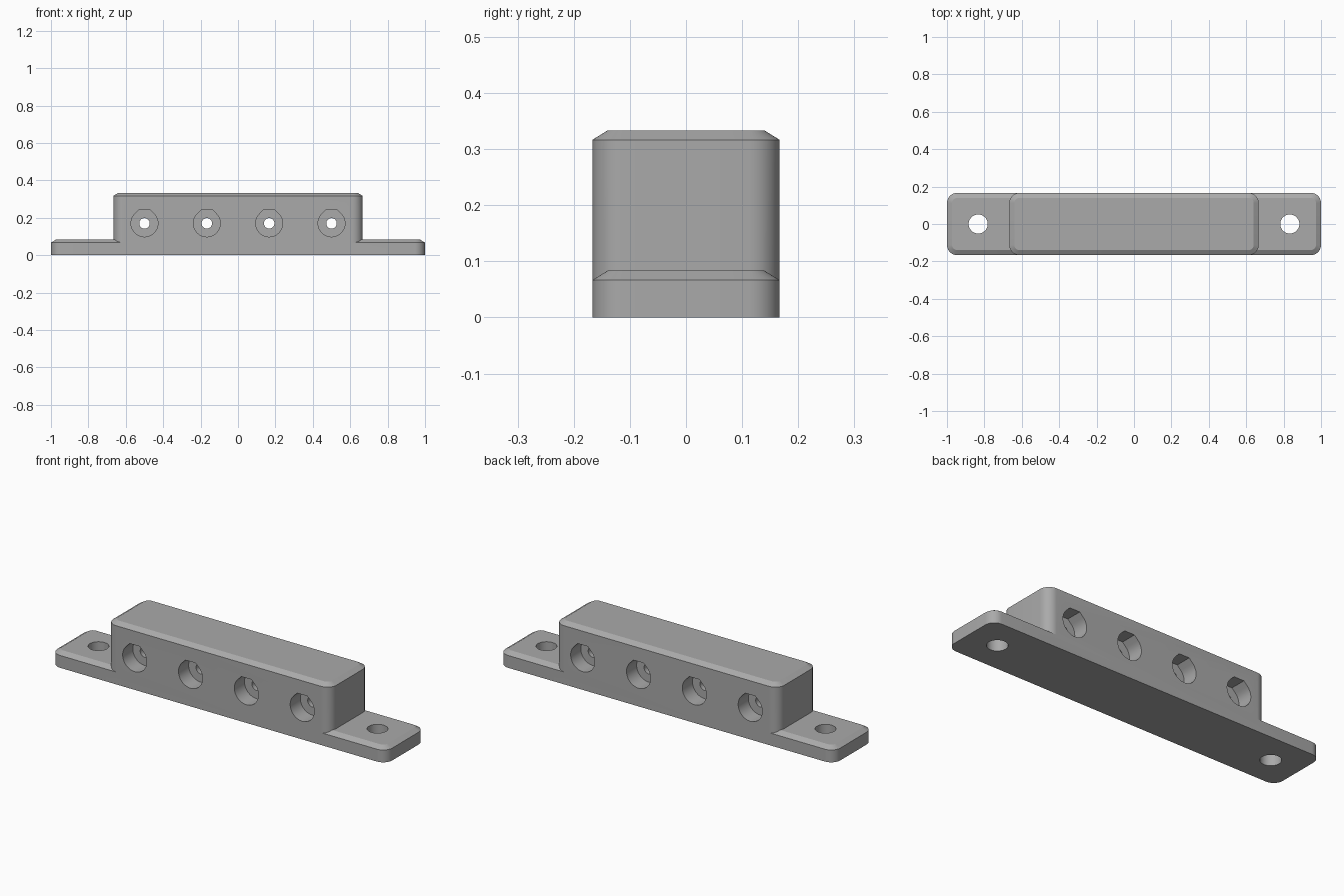
import bpy, bmesh, math
from mathutils import Matrix

cube = bpy.data.objects.get("Cube")
if cube:
    bpy.data.objects.remove(cube)

HALF_Y = 1 / 6
RADIUS = 0.055
CHAMFER_IN, CHAMFER_Z = 0.027, 0.0167

grey = bpy.data.materials.new("plain grey")
grey.use_nodes = True
grey.diffuse_color = (0.4, 0.4, 0.4, 1)
grey.node_tree.nodes["Principled BSDF"].inputs["Base Color"].default_value = (0.4, 0.4, 0.4, 1)


def rounded_outline(hx, hy, r, steps=10):
    pts = []
    for q, (sx, sy) in enumerate([(1, 1), (-1, 1), (-1, -1), (1, -1)]):
        for i in range(steps + 1):
            a = (q + i / steps) * math.pi / 2
            pts.append((sx * (hx - r) + r * math.cos(a), sy * (hy - r) + r * math.sin(a)))
    return pts


def loft(name, sections, turn=None):
    """Solid through a stack of (outline, height) sections."""
    bm = bmesh.new()
    rings = [[bm.verts.new((x, y, z)) for x, y in outline] for outline, z in sections]
    n = len(rings[0])
    for low, high in zip(rings, rings[1:]):
        for i in range(n):
            j = (i + 1) % n
            bm.faces.new((low[i], low[j], high[j], high[i]))
    bm.faces.new(rings[0][::-1])
    bm.faces.new(rings[-1])
    if turn:
        bm.transform(turn)
    bmesh.ops.recalc_face_normals(bm, faces=bm.faces)
    mesh = bpy.data.meshes.new(name)
    bm.to_mesh(mesh)
    bm.free()
    mesh.materials.append(grey)
    obj = bpy.data.objects.new(name, mesh)
    bpy.context.collection.objects.link(obj)
    return obj


def slab(name, hx, height):
    side = rounded_outline(hx, HALF_Y, RADIUS)
    top = rounded_outline(hx - CHAMFER_IN, HALF_Y - CHAMFER_IN, RADIUS - CHAMFER_IN)
    return loft(name, [(side, 0), (side, height - CHAMFER_Z), (top, height)])


def circle(r, n=48):
    return [(r * math.cos(2 * math.pi * i / n), r * math.sin(2 * math.pi * i / n)) for i in range(n)]


def flat_top_circle(r):
    """Circle with 45 degree shoulders and a flat roof."""
    pts = [(r * math.cos(a), r * math.sin(a))
           for a in (math.radians(135 + 270 * i / 40) for i in range(41))]
    w = r * math.tan(math.pi / 8)
    return pts + [(w, r), (-w, r)]


def apply_boolean(target, tool, operation):
    mod = target.modifiers.new("boolean", 'BOOLEAN')
    mod.operation, mod.solver, mod.object = operation, 'EXACT', tool
    bpy.context.view_layer.objects.active = target
    bpy.ops.object.modifier_apply(modifier=mod.name)
    bpy.data.objects.remove(tool)


# Flanged base joined with the raised block
body = slab("mounting_block", 1, 1 / 12)
apply_boolean(body, slab("raised_block", 2 / 3, 1 / 3), 'UNION')

# Vertical screw holes in the flanges
for x in (-0.833, 0.833):
    hole = loft("screw_hole", [(circle(0.051), -0.1), (circle(0.051), 0.2)], Matrix.Translation((x, 0, 0)))
    apply_boolean(body, hole, 'DIFFERENCE')

# Cross holes: narrow bore with a wide recess on the front and the back
upright = Matrix.Rotation(math.pi / 2, 4, 'X')
for x in (-0.5, -1 / 6, 1 / 6, 0.5):
    place = Matrix.Translation((x, 0, 0.17)) @ upright
    bore = loft("bore", [(circle(0.028), -0.3), (circle(0.028), 0.3)], place)
    apply_boolean(body, bore, 'DIFFERENCE')
    for near, far in ((0.08, 0.3), (-0.3, -0.08)):
        recess = loft("recess", [(flat_top_circle(0.072), near), (flat_top_circle(0.072), far)], place)
        apply_boolean(body, recess, 'DIFFERENCE')

body.select_set(True)
bpy.context.view_layer.objects.active = body
bpy.ops.object.shade_smooth_by_angle(angle=math.radians(25))
